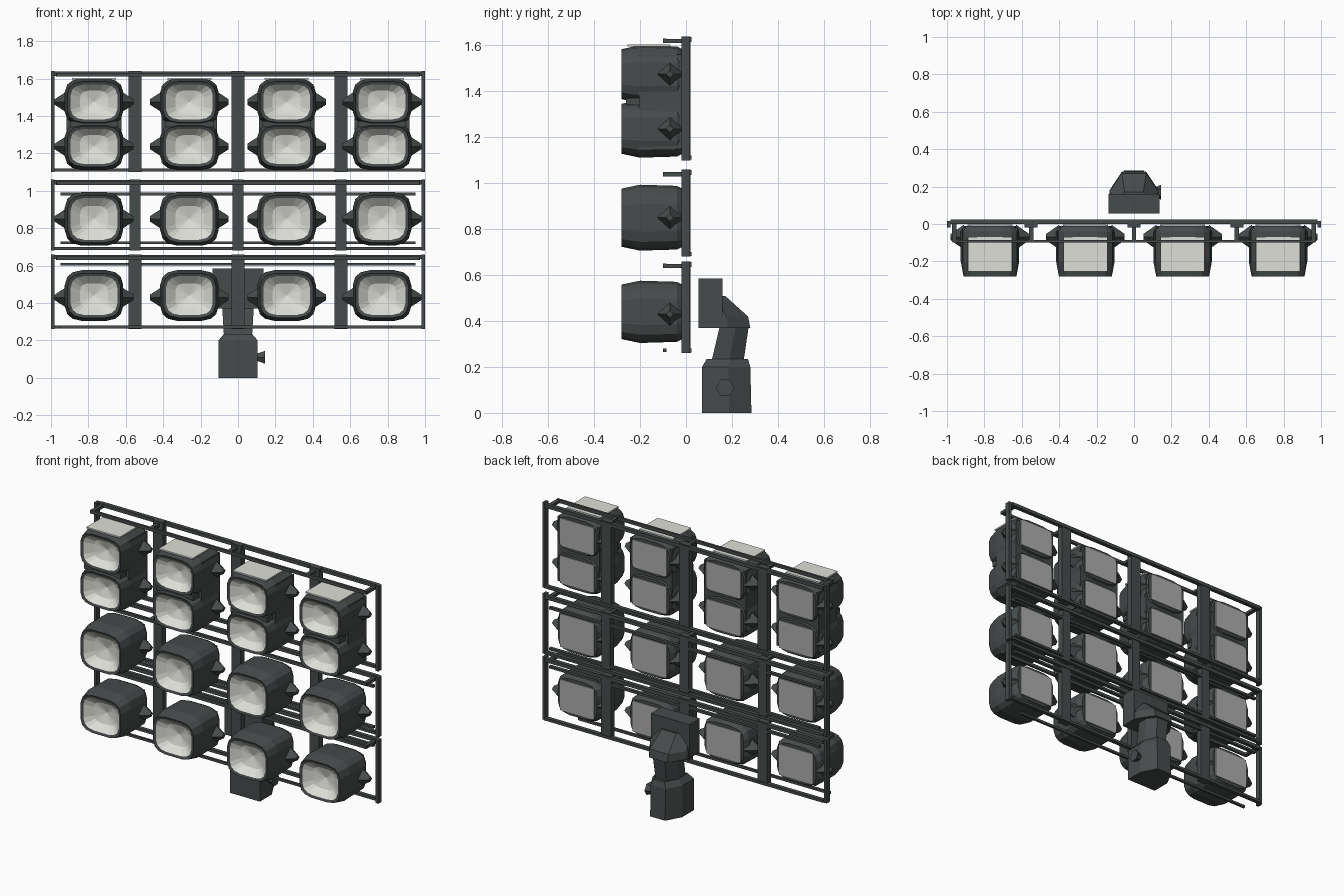
import bpy, bmesh, math
from mathutils import Vector

if "Cube" in bpy.data.objects:
    bpy.data.objects.remove(bpy.data.objects["Cube"])


def material(name, rgb):
    m = bpy.data.materials.new(name)
    m.diffuse_color = (*rgb, 1)
    m.use_nodes = True
    m.node_tree.nodes["Principled BSDF"].inputs["Base Color"].default_value = m.diffuse_color
    return m


DARK = material("dark steel", (0.062, 0.07, 0.07))
LENS = material("pale lens", (0.74, 0.74, 0.69))
GREY = material("grey rear panel", (0.42, 0.42, 0.42))


def finish(name, bm, mats):
    bmesh.ops.recalc_face_normals(bm, faces=bm.faces)
    me = bpy.data.meshes.new(name)
    bm.to_mesh(me)
    bm.free()
    for m in mats:
        me.materials.append(m)
    ob = bpy.data.objects.new(name, me)
    bpy.context.collection.objects.link(ob)
    return ob


def add_box(bm, x0, x1, y0, y1, z0, z1):
    vs = bmesh.ops.create_cube(bm, size=1)["verts"]
    for v in vs:
        v.co = Vector(((x0 + x1) / 2 + v.co.x * (x1 - x0),
                       (y0 + y1) / 2 + v.co.y * (y1 - y0),
                       (z0 + z1) / 2 + v.co.z * (z1 - z0)))


def boxes(name, dims, mat=DARK):
    bm = bmesh.new()
    for d in dims:
        add_box(bm, *d)
    return finish(name, bm, [mat])


def squarish(bm, cx, cz, y, w, h, n=16, power=0.54):
    """Ring of vertices shaped like a bulging square, facing y."""
    ring = []
    for i in range(n):
        a = math.tau * (i + 0.5) / n
        c, s = math.cos(a), math.sin(a)
        ring.append(bm.verts.new((cx + w * math.copysign(abs(c) ** power, c), y,
                                  cz + h * math.copysign(abs(s) ** power, s))))
    return ring


def bridge(bm, a, b, mi=0):
    for i in range(len(a)):
        j = (i + 1) % len(a)
        bm.faces.new((a[i], a[j], b[j], b[i])).material_index = mi


def lamp(name, cx, cz, h):
    """Housing, rim and dished lens of one floodlight."""
    bm = bmesh.new()
    # (y, half width, half height, material of the band leading to it)
    prof = [(-0.01, 0.14, h - 0.015, 0), (-0.04, 0.158, h, 0), (-0.20, 0.158, h + 0.005, 0),
            (-0.28, 0.143, h - 0.012, 0), (-0.275, 0.126, h - 0.027, 0),
            (-0.235, 0.075, h * 0.5, 1)]
    rings = [squarish(bm, cx, cz, y, w, hh) for y, w, hh, _ in prof]
    for k in range(1, len(rings)):
        bridge(bm, rings[k - 1], rings[k], prof[k][3])
    bm.faces.new(rings[0])
    tip = bm.verts.new((cx, -0.215, cz))
    r = rings[-1]
    for i in range(len(r)):
        bm.faces.new((r[i], r[(i + 1) % len(r)], tip)).material_index = 1
    finish(name, bm, [DARK, LENS])
    # rear panel
    boxes(name + "_rear_panel", [(cx - 0.12, cx + 0.12, -0.012, -0.004,
                                  cz - h + 0.035, cz + h - 0.035)], GREY)


def pivots(name, cx, cz):
    """Tapered side brackets of a lamp."""
    bm = bmesh.new()
    for s in (-1, 1):
        vs = bmesh.ops.create_cone(bm, segments=4, radius1=0.06, radius2=0.015, depth=0.07,
                                   cap_ends=True)["verts"]
        for v in vs:
            x, y, z = v.co
            v.co = Vector((cx + s * (0.175 + z), -0.07 + y * 1.1, cz + x))
    finish(name, bm, [DARK])


# lamps: twin heads on top, single heads below
for i, cx in enumerate((-0.77, -0.26, 0.26, 0.77)):
    lamp(f"upper_lamp_{i}", cx, 1.475, 0.122)
    lamp(f"lower_twin_lamp_{i}", cx, 1.237, 0.122)
    lamp(f"middle_lamp_{i}", cx, 0.85, 0.14)
    lamp(f"bottom_lamp_{i}", cx, 0.44, 0.132)
    # shared twin housing and the web between its rims
    boxes(f"twin_body_{i}", [(cx - 0.148, cx + 0.148, -0.205, -0.02, 1.15, 1.56),
                             (cx - 0.128, cx + 0.128, -0.262, -0.2, 1.34, 1.372)])
    boxes(f"top_window_{i}", [(cx - 0.118, cx + 0.118, -0.255, -0.07, 1.595, 1.604)], LENS)
    for row, cz in enumerate((1.475, 1.237, 0.85, 0.43)):
        pivots(f"bracket_{i}_{row}", cx, cz)

# three stacked rack frames
for name, z0, z1, w in (("top", 1.10, 1.64, 0.07), ("middle", 0.68, 1.06, 0.06),
                        ("bottom", 0.26, 0.66, 0.07)):
    # uprights
    bars = [(s * 0.99 - 0.01, s * 0.99 + 0.01, -0.02, 0.015, z0, z1) for s in (-1, 1)]
    bars += [(x - w / 2, x + w / 2, -0.02, 0.02, z0, z1) for x in (-0.55, 0, 0.55)]
    # rear rails
    bars += [(-0.98, 0.98, 0.0, 0.025, z1 - 0.025, z1 - 0.003),
             (-0.98, 0.98, 0.0, 0.025, z0 + 0.003, z0 + 0.02)]
    boxes(name + "_frame", bars)
    # slim front rail with ties back to the frame
    rail = [(-0.97, 0.97, -0.10, -0.085, z1 - 0.03, z1 - 0.01)]
    rail += [(x - 0.012, x + 0.012, -0.09, 0.01, z1 - 0.03, z1 - 0.012)
             for x in (-0.96, -0.55, 0, 0.55, 0.96)]
    boxes(name + "_front_rail", rail)
boxes("cross_rails", [(-0.95, 0.95, 0.0, 0.02, z, z + 0.015) for z in (0.975, 0.715, 0.60)])
boxes("lower_front_rail", [(-0.95, 0.82, -0.10, -0.085, 0.265, 0.28)])


def loft_up(name, sections):
    """Post piece: flat front, chamfered back; (z, half width, y front, y back)."""
    bm = bmesh.new()
    prev = None
    for z, w, y0, y1 in sections:
        ym = y0 + (y1 - y0) * 0.55
        ring = [bm.verts.new((x, y, z)) for x, y in
                ((-w, y0), (w, y0), (w, ym), (w * 0.5, y1), (-w * 0.5, y1), (-w, ym))]
        if prev:
            bridge(bm, prev, ring)
        else:
            bm.faces.new(ring)
        prev = ring
    bm.faces.new(prev)
    finish(name, bm, [DARK])


# mounting post: foot, leaning neck, head and clamp plate
loft_up("post_foot", [(0, 0.105, 0.07, 0.285), (0.20, 0.105, 0.07, 0.28), (0.235, 0.075, 0.09, 0.27)])
loft_up("post_neck", [(0.22, 0.075, 0.11, 0.25), (0.39, 0.085, 0.15, 0.275)])
loft_up("post_head", [(0.37, 0.13, 0.06, 0.28), (0.42, 0.13, 0.06, 0.27), (0.51, 0.10, 0.06, 0.17)])
boxes("clamp_plate", [(-0.135, 0.135, 0.055, 0.16, 0.37, 0.585)])

# tightening knob on the foot
bm = bmesh.new()
for v in bmesh.ops.create_cone(bm, segments=6, radius1=0.02, radius2=0.04, depth=0.05,
                               cap_ends=True)["verts"]:
    x, y, z = v.co
    v.co = Vector((0.12 + z, 0.17 + y, 0.11 + x))
finish("foot_knob", bm, [DARK])
